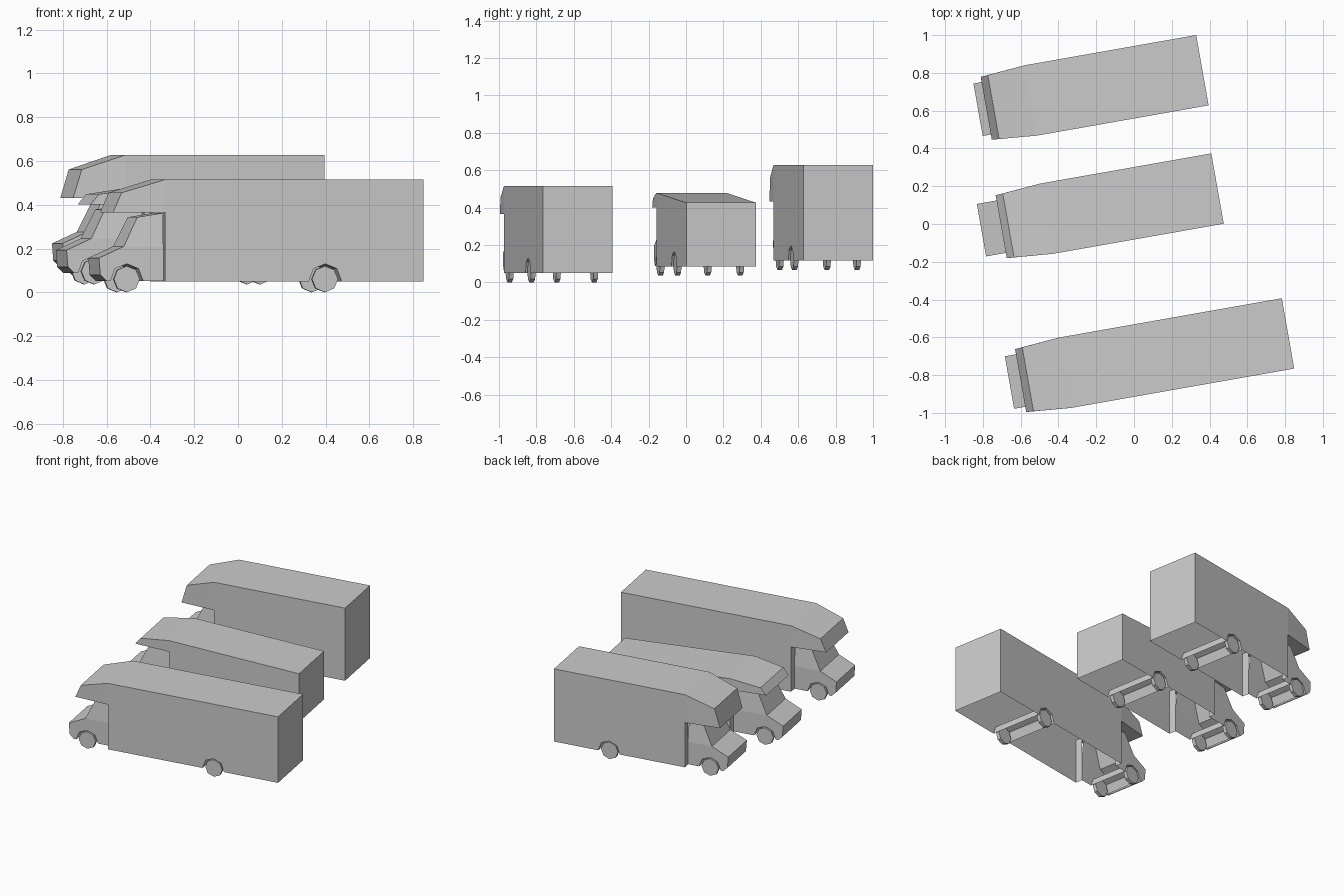
import bpy, bmesh
from math import radians
from mathutils import Matrix

if "Cube" in bpy.data.objects:
    bpy.data.objects.remove(bpy.data.objects["Cube"])

ANGLE = radians(10)
WHEEL_R = 0.06


def add_object(name, bm, place):
    bmesh.ops.remove_doubles(bm, verts=bm.verts, dist=1e-5)
    bmesh.ops.recalc_face_normals(bm, faces=bm.faces)
    mesh = bpy.data.meshes.new(name)
    bm.to_mesh(mesh)
    bm.free()
    ob = bpy.data.objects.new(name, mesh)
    ob.matrix_world = place
    bpy.context.collection.objects.link(ob)


def face(bm, pts):
    bm.faces.new([bm.verts.new(p) for p in pts])


def sides(bm, prof):
    # mirrored pair of side panels from (length, height, half width) points
    for s in (-1, 1):
        face(bm, [(u, s * h, z) for u, z, h in prof])


def ribbon(bm, prof):
    # strip of faces across the full width along a profile
    for (u0, z0, h0), (u1, z1, h1) in zip(prof, prof[1:]):
        face(bm, [(u0, -h0, z0), (u0, h0, z0), (u1, h1, z1), (u1, -h1, z1)])


def arch(c, bottom, h):
    # wheel arch outline, running towards the front
    return [(c + du, z, h) for du, z in
            ((0.076, bottom), (0.054, 0.108), (0, 0.13), (-0.054, 0.108), (-0.076, bottom))]


def body(name, place, front, back, over, top_front, top, top_back, axle):
    w, bot, sill = 0.189, 0.05, 0.365
    bm = bmesh.new()
    wheel_arch = arch(axle, bot, w)
    roof = (front, top, w)
    join = (front, sill, w)
    nose_low = (over, sill, 0.169)
    nose_top = (over + 0.039, top_front, 0.172)
    rear_top, rear_low = (back, top_back, w), (back, bot, w)
    sides(bm, [roof, rear_top, rear_low] + wheel_arch + [(front, bot, w), join])
    sides(bm, [join, nose_low, nose_top, roof])
    ribbon(bm, [join, nose_low, nose_top, roof, rear_top, rear_low])
    ribbon(bm, wheel_arch)
    # front wall strips on both sides of the cab opening
    for s in (-1, 1):
        face(bm, [(front, s * w, bot), (front, s * 0.14, bot),
                  (front, s * 0.14, sill), (front, s * w, sill)])
    add_object(name, bm, place)


def cab(name, place, front, nose):
    w, t, bot = 0.141, 0.126, 0.052
    bm = bmesh.new()
    wheel_arch = arch(nose + 0.129, bot, w)
    bumper = [(nose + 0.035, bot, w), (nose + 0.006, 0.08, w)]
    tip, cowl = (nose, 0.157, w), (nose + 0.115, 0.21, w)
    screen_top, rear_top = (nose + 0.18, 0.343, t), (front, 0.362, t)
    belt = (front, 0.21, w)
    sides(bm, [belt, (front, bot, w)] + wheel_arch + bumper + [tip, cowl])
    sides(bm, [belt, cowl, screen_top, rear_top])
    ribbon(bm, bumper + [tip, cowl, screen_top, rear_top])
    ribbon(bm, wheel_arch)
    add_object(name, bm, place)


def wheels(name, place, axle, track):
    bm = bmesh.new()
    for s in (-1, 1):
        m = Matrix.Translation((axle, s * track, WHEEL_R)) @ Matrix.Rotation(radians(90), 4, 'X')
        bmesh.ops.create_cone(bm, cap_ends=True, segments=8, radius1=WHEEL_R,
                              radius2=WHEEL_R, depth=0.024, matrix=m)
    add_object(name, bm, place)


# side offset, base height, body front, body back, overhang tip,
# overhang top, roof front, roof back, rear axle, cab nose
CAMPERS = {
    "near":   (-0.712, 0.0,   -0.497, 0.7025, -0.735, 0.455, 0.515, 0.515, 0.246, -0.795),
    "middle": (0.108,  0.036, -0.450, 0.468,  -0.695, 0.412, 0.443, 0.390, 0.090, -0.801),
    "far":    (0.739,  0.066, -0.425, 0.498,  -0.664, 0.495, 0.562, 0.562, 0.110, -0.708),
}

for label, (v, base, front, back, over, tf, top, tb, axle, nose) in CAMPERS.items():
    place = Matrix.Rotation(ANGLE, 4, 'Z') @ Matrix.Translation((0, v, base))
    body(label + "_camper_body", place, front, back, over, tf, top, tb, axle)
    cab(label + "_camper_cab", place, front, nose)
    wheels(label + "_rear_wheels", place, axle, 0.17)
    wheels(label + "_front_wheels", place, nose + 0.129, 0.128)
